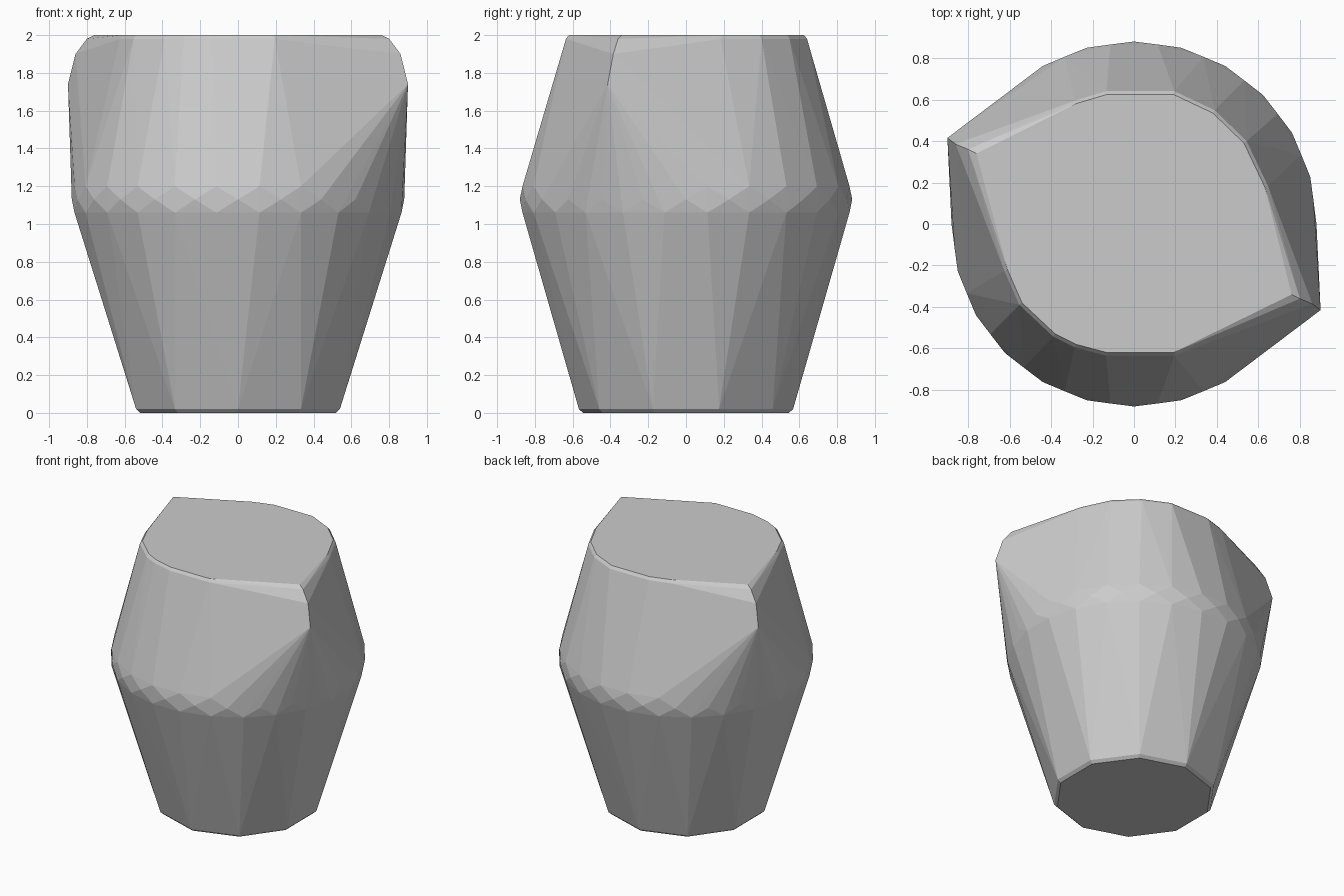
import bpy, bmesh
from math import radians, cos, sin

if "Cube" in bpy.data.objects:
    bpy.data.objects.remove(bpy.data.objects["Cube"])


def ring(n, r, z, offset):
    """Points of a regular n-sided ring at height z."""
    return [(r * cos(radians(offset + 360 * i / n)),
             r * sin(radians(offset + 360 * i / n)), z) for i in range(n)]


# Flat base with a narrow chamfer
points = ring(10, 0.545, 0.0, 18) + ring(10, 0.567, 0.02, 18)

# Faceted waist, two staggered rings
points += ring(24, 0.873, 1.06, 7.5) + ring(24, 0.873, 1.20, 7.5)
points += ring(24, 0.88, 1.13, 0)

# Flat lid outline, with a slightly wider rim just below it
lid = [(-0.28, 0.58), (-0.13, 0.625), (0.19, 0.625), (0.38, 0.535),
       (0.53, 0.39), (0.63, 0.18), (0.76, -0.34), (0.19, -0.62),
       (-0.13, -0.62), (-0.28, -0.58), (-0.38, -0.53), (-0.54, -0.38),
       (-0.61, -0.22), (-0.76, 0.34)]
points += [(x, y, 2.0) for x, y in lid]
points += [(x * 1.025, y * 1.025, 1.98) for x, y in lid]

# Two opposite pointed corners with rounded tops
for s in (1, -1):
    points += [(s * 0.90, s * -0.415, 1.74), (s * 0.86, s * -0.385, 1.90),
               (s * 0.80, s * -0.36, 1.98)]

# Convex skin over all the points
bm = bmesh.new()
for p in points:
    bm.verts.new(p)
hull = bmesh.ops.convex_hull(bm, input=bm.verts)
loose = [v for v in bm.verts if not v.link_faces]
bmesh.ops.delete(bm, geom=loose, context='VERTS')
bmesh.ops.dissolve_limit(bm, angle_limit=radians(0.5), verts=bm.verts, edges=bm.edges)
bmesh.ops.recalc_face_normals(bm, faces=bm.faces)
mesh = bpy.data.meshes.new("faceted_body")
bm.to_mesh(mesh)
bm.free()
body = bpy.data.objects.new("faceted_body", mesh)
bpy.context.collection.objects.link(body)
